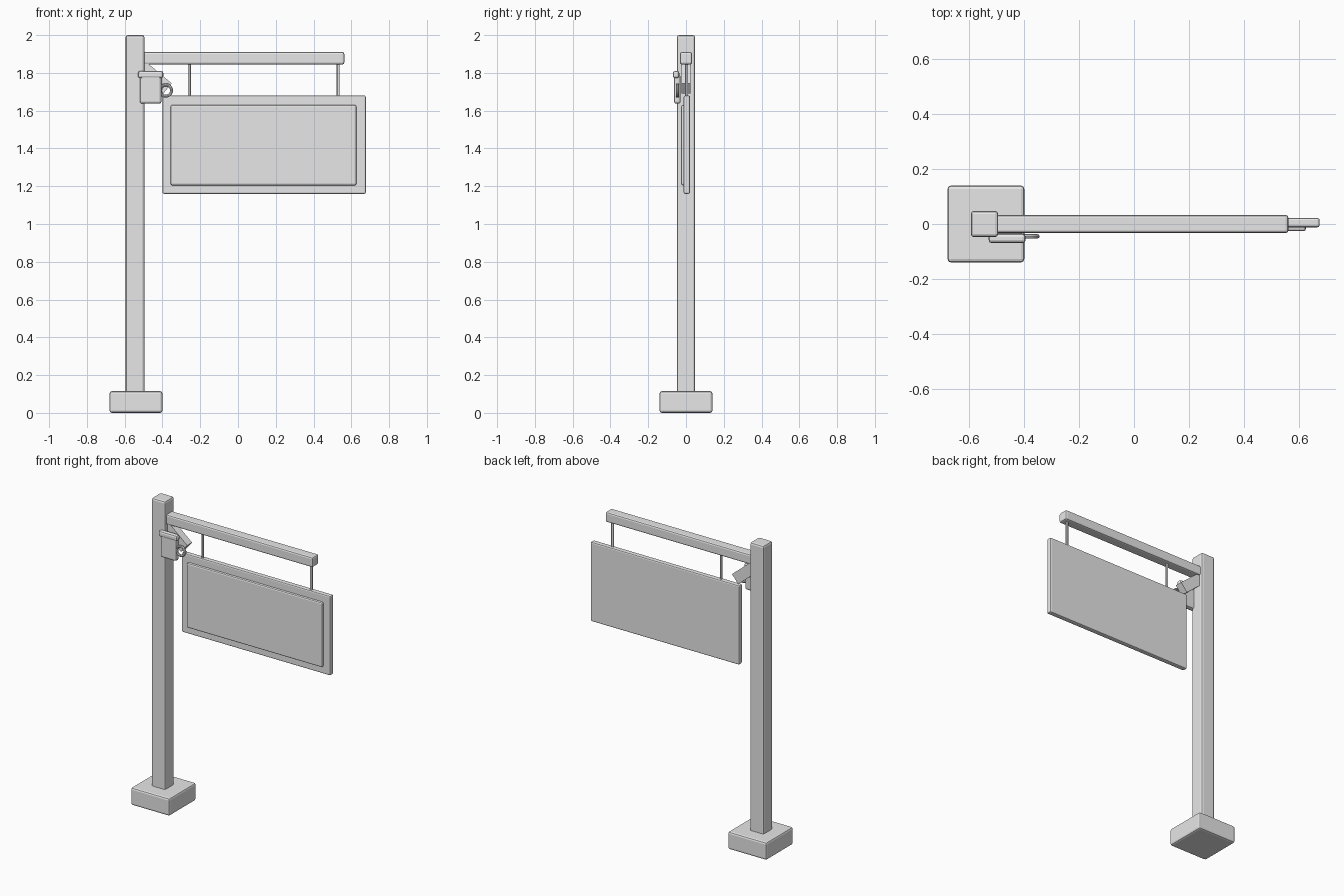
import bpy
import math

cube = bpy.data.objects.get("Cube")
if cube:
    bpy.data.objects.remove(cube, do_unlink=True)

# Single plain grey material
grey = bpy.data.materials.new("plain_grey")
grey.use_nodes = True
colour = (0.8, 0.8, 0.8, 1)
grey.diffuse_color = colour
grey.node_tree.nodes["Principled BSDF"].inputs["Base Color"].default_value = colour


def finish(name):
    ob = bpy.context.object
    ob.name = name
    ob.data.materials.append(grey)
    return ob


def box(name, x, y, z, bevel=0.01, tilt=0):
    """Bevelled box spanning the (low, high) pair on each axis."""
    spans = (x, y, z)
    bpy.ops.mesh.primitive_cube_add(size=1, location=[(a + b) / 2 for a, b in spans])
    ob = finish(name)
    ob.scale = [b - a for a, b in spans]
    bpy.ops.object.transform_apply(location=False, rotation=False, scale=True)
    ob.rotation_euler.y = tilt
    if bevel:
        mod = ob.modifiers.new("edge_bevel", 'BEVEL')
        mod.width = bevel
        mod.segments = 2
    return ob


# Footing, post and arm
box("base", (-0.68, -0.40), (-0.14, 0.14), (0, 0.115), 0.012)
box("post", (-0.595, -0.495), (-0.048, 0.048), (0.09, 2), 0.012)
box("crossbeam", (-0.52, 0.563), (-0.033, 0.033), (1.845, 1.91))

# Diagonal brace between post and arm
box("brace", (-0.55, -0.35), (-0.025, 0.025), (1.747, 1.817),
    0, math.radians(40)).location.x = -0.45

# Hanging board with a raised front panel
box("sign_board", (-0.40, 0.677), (-0.012, 0.022), (1.16, 1.68), 0.008)
box("sign_panel", (-0.357, 0.627), (-0.026, 0), (1.205, 1.63), 0.009)
for side, x in (("right", -0.257), ("left", 0.53)):
    bpy.ops.mesh.primitive_cylinder_add(vertices=12, radius=0.008, depth=0.19,
                                        location=(x, 0.003, 1.765))
    finish("hanger_rod_" + side)
    bpy.ops.object.shade_smooth_by_angle()

# Mug emblem on the post
box("mug_body", (-0.52, -0.405), (-0.064, -0.028), (1.637, 1.79), 0.012)
box("mug_rim", (-0.53, -0.395), (-0.07, -0.035), (1.772, 1.81), 0.012)
bpy.ops.mesh.primitive_torus_add(major_segments=24, minor_segments=8,
                                 major_radius=0.03, minor_radius=0.008,
                                 location=(-0.382, -0.045, 1.707),
                                 rotation=(math.pi / 2, 0, 0))
finish("mug_handle")
bpy.ops.object.shade_smooth_by_angle()
